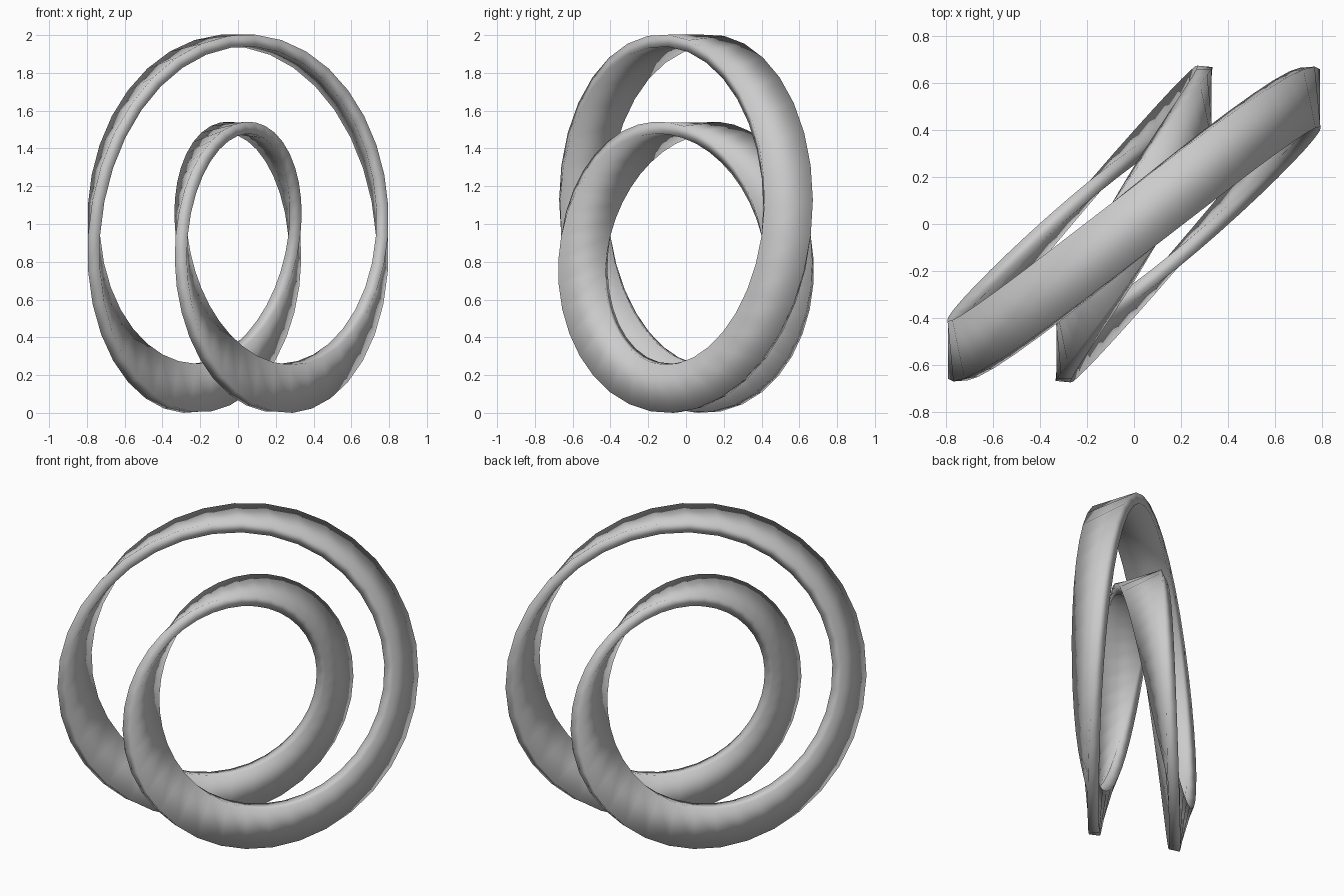
import bpy, bmesh, math
from mathutils import Vector

if "Cube" in bpy.data.objects:
    bpy.data.objects.remove(bpy.data.objects["Cube"])

SEGMENTS = 72
MAJOR_H, MAJOR_V = 0.75, 0.80     # ring radius sideways / upward
MINOR = 0.232                     # offset of the band from the ring centre line
HALF_W, HALF_T = 0.13, 0.032      # half width and half thickness of the band
CENTRE_Z = 0.936

q = math.sqrt(0.5)
D = Vector((q, q, 0))             # horizontal direction in the ring plane
N = Vector((q, -q, 0))            # normal of the ring plane
Z = Vector((0, 0, 1))

bm = bmesh.new()
rings = []
# Flat band winding twice round the ring while turning once about its tube
for i in range(SEGMENTS):
    s = 2 * math.pi * i / SEGMENTS
    radial = D * math.sin(2 * s) + Z * math.cos(2 * s)
    core = D * MAJOR_H * math.sin(2 * s) + Z * (CENTRE_Z + MAJOR_V * math.cos(2 * s))
    out = radial * math.cos(s) + N * math.sin(s)
    side = N * math.cos(s) - radial * math.sin(s)
    rings.append([bm.verts.new(core + out * (MINOR + a * HALF_T) + side * b * HALF_W)
                  for a, b in ((1, -1), (1, 1), (-1, 1), (-1, -1))])

for i, r in enumerate(rings):
    n = rings[(i + 1) % SEGMENTS]
    for k in range(4):
        m = (k + 1) % 4
        bm.faces.new((r[k], r[m], n[m], n[k]))
bmesh.ops.recalc_face_normals(bm, faces=bm.faces)
for f in bm.faces:
    f.smooth = True

# Rest the band on the floor
low = min(v.co.z for v in bm.verts)
bmesh.ops.translate(bm, verts=bm.verts, vec=(0, 0, -low))

mesh = bpy.data.meshes.new("twisted_double_loop_band")
bm.to_mesh(mesh)
bm.free()
band = bpy.data.objects.new("twisted_double_loop_band", mesh)
bpy.context.collection.objects.link(band)
